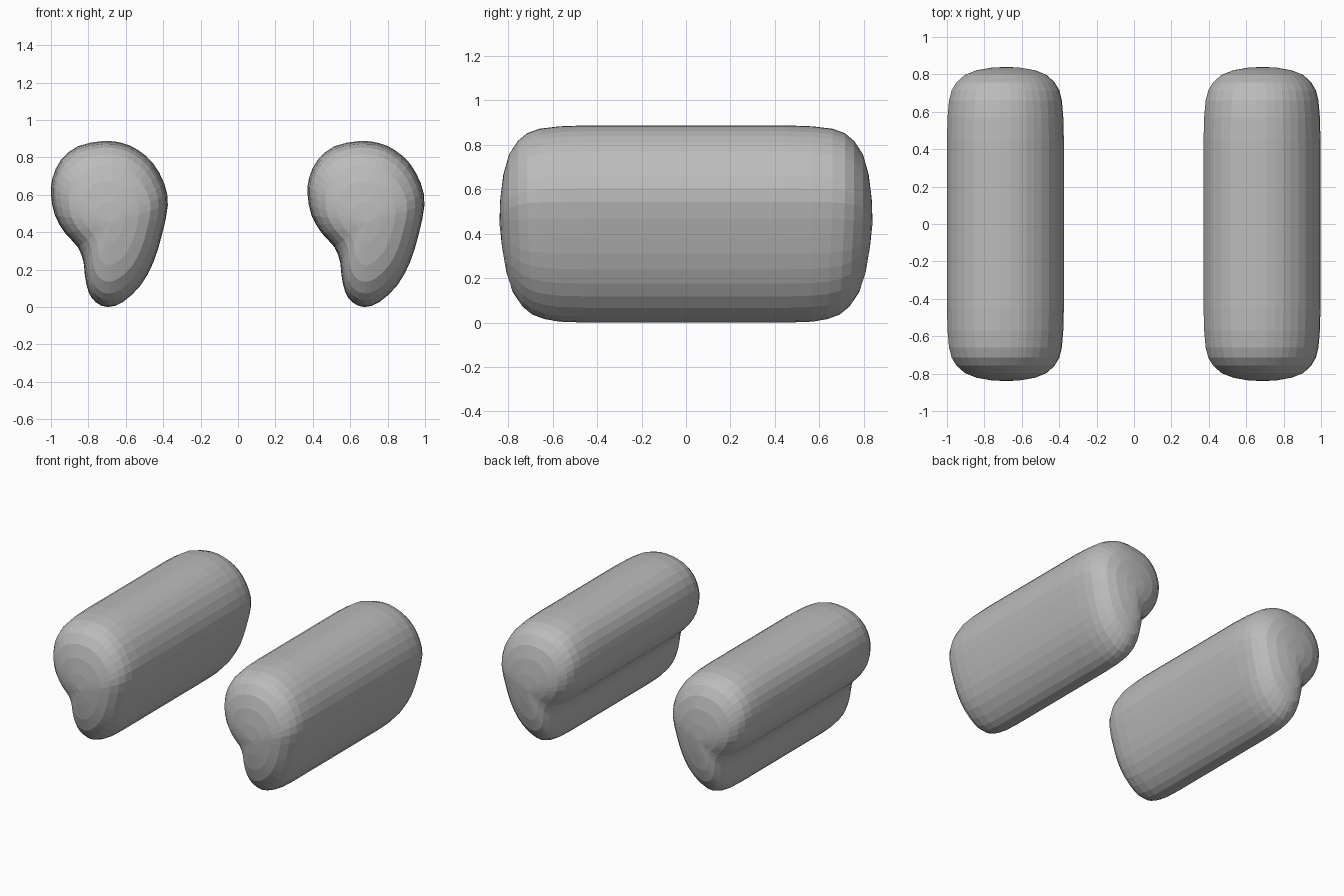
import bpy, bmesh
from mathutils import Vector

if "Cube" in bpy.data.objects:
    bpy.data.objects.remove(bpy.data.objects["Cube"], do_unlink=True)

grey = bpy.data.materials.new("plain grey")
grey.use_nodes = True
colour = (0.5, 0.5, 0.5, 1)
grey.diffuse_color = colour
grey.node_tree.nodes["Principled BSDF"].inputs["Base Color"].default_value = colour

# Cross-section: fat round top tapering to a hooked lower lobe (x, z)
PROFILE = [(.655, .888), (.516, .86), (.425, .786), (.38, .69), (.372, .6),
           (.393, .49), (.447, .396), (.516, .32), (.546, .24), (.553, .17),
           (.573, .08), (.612, .025), (.676, 0), (.757, .027), (.853, .118),
           (.92, .24), (.965, .385), (.997, .545), (.978, .66), (.917, .77),
           (.837, .84), (.757, .876)]
CENTRE = Vector((.69, .45))
# Domed end: (scale of the section, distance along y)
DOME = [(1, .45), (.99, .57), (.965, .66), (.92, .715), (.84, .757),
        (.7, .797), (.5, .822), (.25, .836)]


def rounded(points):
    """Add a smooth midpoint between each pair of points."""
    pts = [Vector(p) for p in points]
    n = len(pts)
    out = []
    for i, p in enumerate(pts):
        q = pts[(i + 1) % n]
        mid = (p + q) * 0.5625 - (pts[i - 1] + pts[(i + 2) % n]) * 0.0625
        out += [p, mid]
    return out


def bolster(name, shift):
    bm = bmesh.new()
    section = rounded(PROFILE)

    def vert(p, y, side):
        y -= 0.05 * max(0, 0.5 - p.y) * (y > 0.6)   # lower lobe leans inward
        return bm.verts.new((p.x + shift, side * y, p.y))

    def ring(scale, y, side):
        return [vert(CENTRE + (p - CENTRE) * scale, y, side) for p in section]

    rings = [ring(s, y, -1) for s, y in reversed(DOME)]
    rings += [ring(s, y, 1) for s, y in DOME]
    n = len(section)
    for a, b in zip(rings, rings[1:]):
        for i in range(n):
            j = (i + 1) % n
            bm.faces.new((a[i], a[j], b[j], b[i]))
    # Close both domes with a fan
    for loop, side in ((rings[0], -1), (rings[-1], 1)):
        tip = bm.verts.new((CENTRE.x + shift, side * 0.84, CENTRE.y))
        for i in range(n):
            bm.faces.new((loop[i], loop[(i + 1) % n], tip))
    bmesh.ops.recalc_face_normals(bm, faces=bm.faces)
    mesh = bpy.data.meshes.new(name)
    bm.to_mesh(mesh)
    bm.free()
    mesh.materials.append(grey)
    obj = bpy.data.objects.new(name, mesh)
    bpy.context.collection.objects.link(obj)


# The two pads are identical copies, not mirrored
bolster("left_bolster", 0)
bolster("right_bolster", -1.372)
